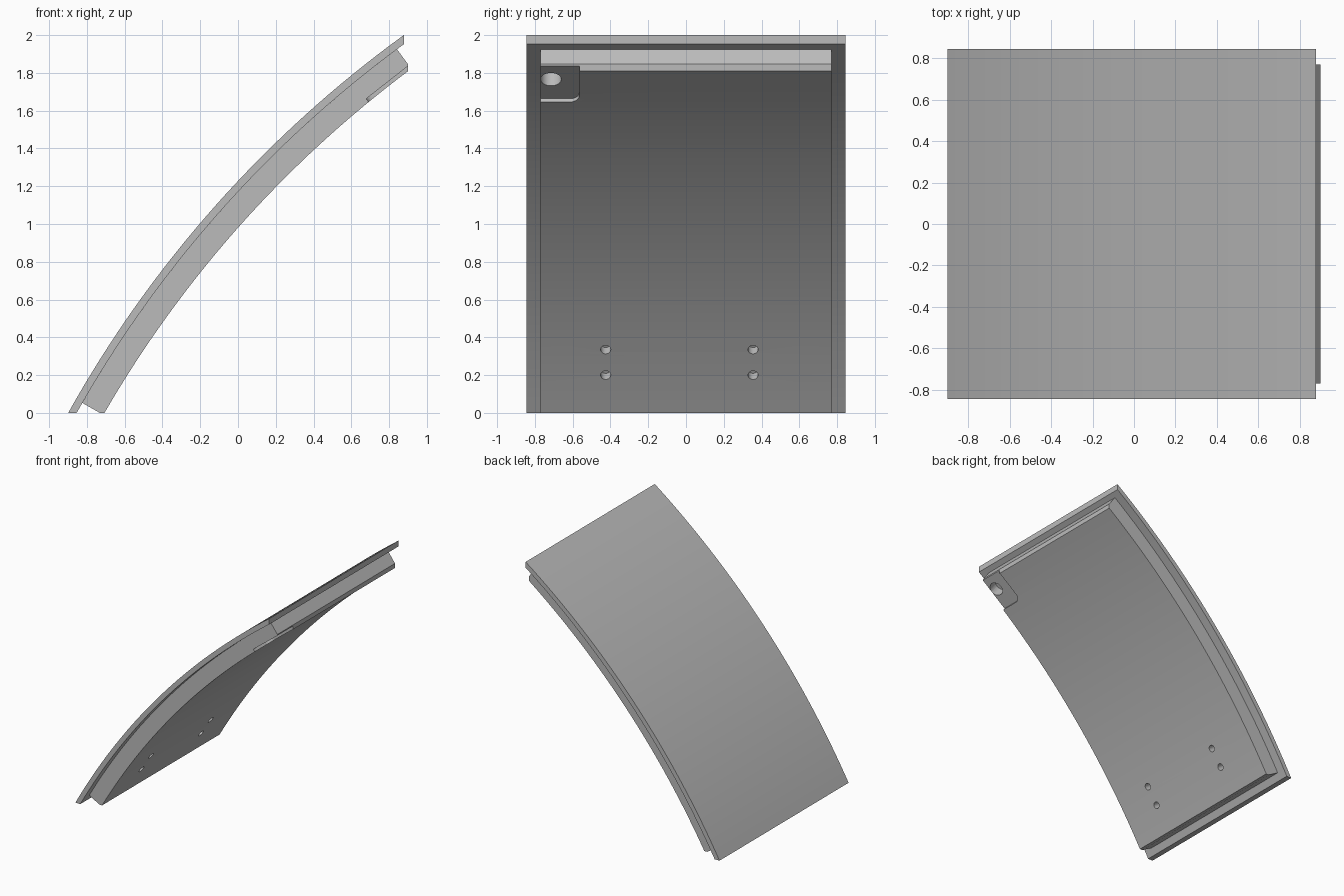
import bpy, bmesh, math
from mathutils import Vector

if "Cube" in bpy.data.objects:
    bpy.data.objects.remove(bpy.data.objects["Cube"])

CX, CZ = 4.517, -3.022                      # shared centre of all arcs (x, z)
R_OUT, R_MID, R_IN = 6.202, 6.163, 6.035    # outer skin, skin/core joint, inner face
SEGS = 32

grey = bpy.data.materials.new("neutral grey")
grey.diffuse_color = (0.5, 0.5, 0.5, 1)
grey.use_nodes = True
grey.node_tree.nodes["Principled BSDF"].inputs["Base Color"].default_value = grey.diffuse_color


def angle_at_z(r, z):
    return math.pi - math.asin((z - CZ) / r)


def angle_at_x(r, x):
    return math.acos((x - CX) / r)


def arc(r, a0, a1):
    steps = [a0 + (a1 - a0) * i / SEGS for i in range(SEGS + 1)]
    return [(CX + r * math.cos(a), CZ + r * math.sin(a)) for a in steps]


def prism(name, base, sweep):
    """Extrude a closed loop of 3D points along a vector."""
    bm = bmesh.new()
    face = bm.faces.new([bm.verts.new(p) for p in base])
    out = bmesh.ops.extrude_face_region(bm, geom=[face])
    bmesh.ops.translate(bm, vec=sweep, verts=[v for v in out["geom"] if isinstance(v, bmesh.types.BMVert)])
    bmesh.ops.recalc_face_normals(bm, faces=bm.faces)
    mesh = bpy.data.meshes.new(name)
    bm.to_mesh(mesh)
    bm.free()
    mesh.materials.append(grey)
    obj = bpy.data.objects.new(name, mesh)
    bpy.context.collection.objects.link(obj)
    return obj


def panel(name, profile, half_width):
    return prism(name, [(x, -half_width, z) for x, z in profile], Vector((0, 2 * half_width, 0)))


def cut(target, outline, z, depth):
    """Cut a (tangent, y) outline into the inner face at height z."""
    a = angle_at_z(R_IN, z)
    normal = Vector((math.cos(a), 0, math.sin(a)))
    along = Vector((math.sin(a), 0, -math.cos(a)))
    origin = Vector((CX, 0, CZ)) + normal * (R_IN - 0.1)
    cutter = prism("cutter", [origin + along * u + Vector((0, y, 0)) for u, y in outline],
                   normal * (depth + 0.1))
    cutter.hide_render = True
    mod = target.modifiers.new("cut", 'BOOLEAN')
    mod.operation, mod.solver, mod.object = 'DIFFERENCE', 'EXACT', cutter
    bpy.context.view_layer.objects.active = target
    bpy.ops.object.modifier_apply(modifier=mod.name)
    bpy.data.objects.remove(cutter)


def circle(y, r, n=24):
    return [(r * math.cos(t * math.tau / n), y + r * math.sin(t * math.tau / n)) for t in range(n)]


# Outer skin: thin curved sheet, cut level at the foot and upright at the top
skin = panel("outer_skin",
             arc(R_OUT, angle_at_z(R_OUT, 0), angle_at_x(R_OUT, 0.878))
             + arc(R_MID, angle_at_x(R_MID, 0.878), angle_at_z(R_MID, 0)), 0.845)

# Inner core: thicker slab with square ends trimmed at the foot and top
a_low, a_top = angle_at_z(R_MID, 0.053), angle_at_z(R_MID, 1.925)
foot_x = CX - CZ / math.tan(a_low)
top_z = CZ + (0.9 - CX) * math.tan(a_top)
core = panel("inner_core",
             arc(R_MID, a_low, a_top) + [(0.9, top_z)]
             + arc(R_IN, angle_at_x(R_IN, 0.9), angle_at_z(R_IN, 0)) + [(foot_x, 0)], 0.77)

# Corner recess with one rounded corner, open to the top and side
u0, y1, r = -0.134, -0.565, 0.05
corner = [(u0 + r - r * math.cos(t * math.pi / 12), y1 - r + r * math.sin(t * math.pi / 12))
          for t in range(7)]
cut(core, [(u0, -0.9)] + corner + [(0.35, y1), (0.35, -0.9)], 1.73, 0.02)
# Large blind hole inside the recess
cut(core, circle(-0.715, 0.055, 32), 1.75, 0.11)
# Four small mounting holes
for y in (-0.425, 0.355):
    for z in (0.2, 0.335):
        cut(core, circle(y, 0.027), z, 0.06)

# Smooth curves, sharp edges
for obj in (skin, core):
    bpy.ops.object.select_all(action='DESELECT')
    obj.select_set(True)
    bpy.context.view_layer.objects.active = obj
    bpy.ops.object.shade_smooth_by_angle(angle=math.radians(30))
